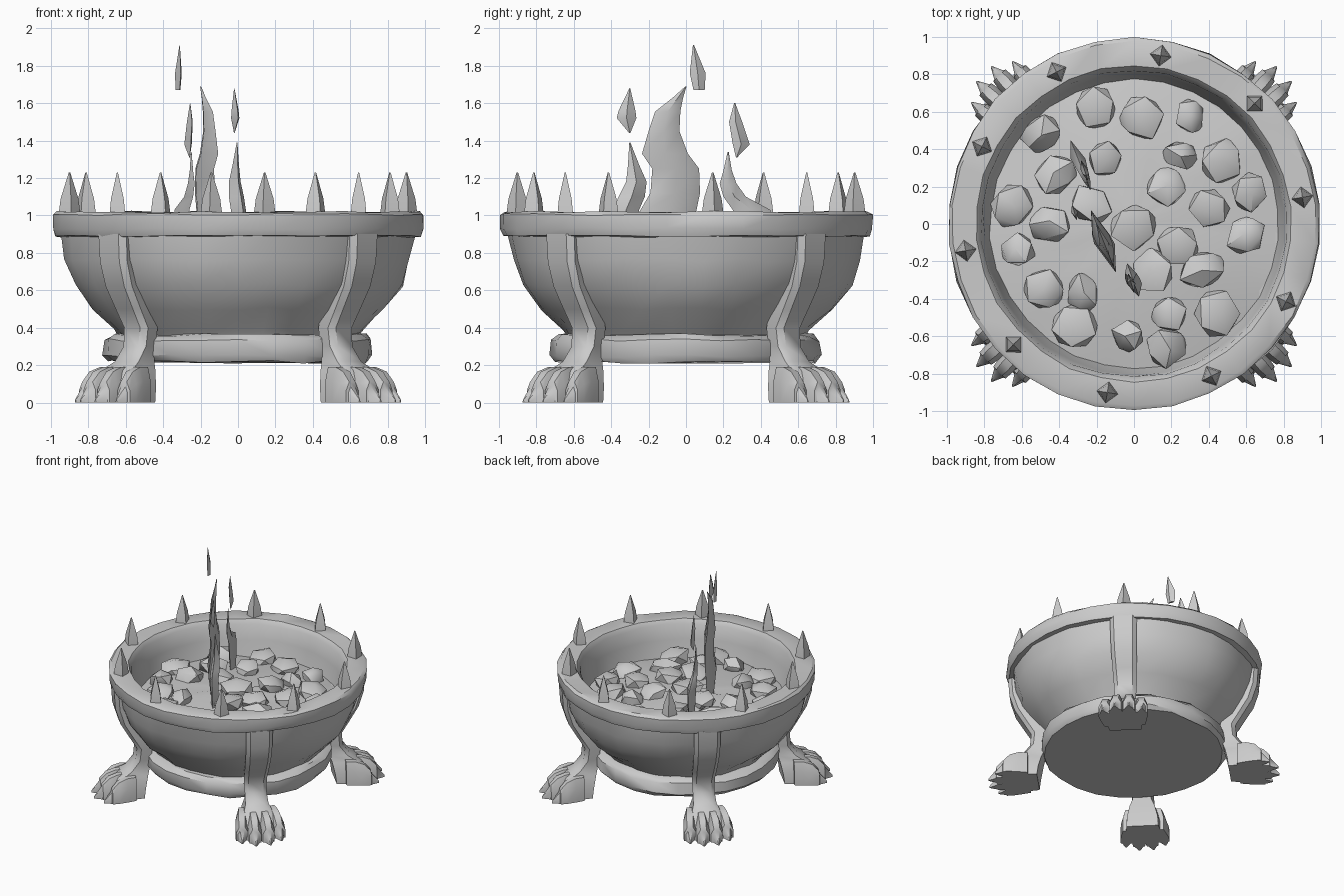
import bpy, bmesh, random
from math import sin, cos, pi, radians
from mathutils import Vector, Matrix

if "Cube" in bpy.data.objects:
    bpy.data.objects.remove(bpy.data.objects["Cube"])

random.seed(7)


def loft(bm, rings, cap=True):
    """Skin a list of point rings into a tube."""
    vs = [[bm.verts.new(p) for p in ring] for ring in rings]
    n = len(vs[0])
    for a, b in zip(vs, vs[1:]):
        for i in range(n):
            j = (i + 1) % n
            bm.faces.new((a[i], a[j], b[j], b[i]))
    if cap:
        bm.faces.new(vs[0][::-1])
        bm.faces.new(vs[-1])


def finish(name, bm, weld=True):
    if weld:
        bmesh.ops.remove_doubles(bm, verts=bm.verts, dist=0.0005)
    bmesh.ops.recalc_face_normals(bm, faces=bm.faces)
    me = bpy.data.meshes.new(name)
    bm.to_mesh(me)
    bm.free()
    ob = bpy.data.objects.new(name, me)
    bpy.context.collection.objects.link(ob)
    return ob


def lathe(name, profile, seg=30, jitter=0.0, closed=False, cap=False):
    """Turn an (r, z) profile about z, with a hand-hewn wobble."""
    rings = []
    for r, z in profile:
        ring = []
        for i in range(seg):
            a = 2 * pi * i / seg + pi / 2
            q = r - random.uniform(0, jitter)
            ring.append((q * cos(a), q * sin(a), z + random.uniform(-jitter, jitter) * 0.5))
        rings.append(ring)
    if closed:
        rings.append(rings[0])
    bm = bmesh.new()
    loft(bm, rings, cap)
    return finish(name, bm)


def rock(bm, centre, size, rot=0.0, rough=0.0):
    m = (Matrix.Translation(centre) @ Matrix.Rotation(rot, 4, 'Z')
         @ Matrix.Rotation(random.uniform(-.3, .3), 4, 'X') @ Matrix.Diagonal((*size, 1)))
    res = bmesh.ops.create_icosphere(bm, subdivisions=1, radius=1)
    for v in res['verts']:
        v.co = m @ (v.co * (1 + random.uniform(-rough, rough)))


# Bowl wall, rim with inner wall, base ring
lathe("bowl_wall", [(0.63, 0.33), (0.675, 0.39), (0.79, 0.5), (0.89, 0.63),
                    (0.935, 0.76), (0.955, 0.9)], jitter=0.022)
lathe("rim", [(0.93, 0.885), (0.985, 0.89), (1.0, 0.93), (1.0, 1.005), (0.98, 1.02),
              (0.85, 1.015), (0.825, 0.98), (0.81, 0.86), (0.77, 0.7), (0.82, 0.68)],
      jitter=0.011, closed=True)
lathe("base_ring", [(0.6, 0.37), (0.69, 0.36), (0.725, 0.335), (0.73, 0.25),
                    (0.705, 0.217)], seg=24, jitter=0.018, cap=True)

# Ember bed, gently domed
lathe("ember_bed", [(0.81, 0.725), (0.6, 0.765), (0.35, 0.79), (0.12, 0.805)],
      jitter=0.025, cap=True)

# Coals
coals = [(-.5, .48), (-.42, .26), (-.65, .1), (-.45, 0), (-.62, -.14), (-.48, -.35),
         (-.27, -.37), (-.2, .62), (.04, .57), (.3, .58), (.25, .37), (.47, .34),
         (.62, .17), (.4, .08), (.17, .2), (0, -.02), (.24, -.12), (.6, -.06),
         (.36, -.24), (.1, -.25), (.18, -.48), (.45, -.48), (-.03, -.6), (-.32, -.54),
         (.18, -.66), (-.15, .35), (-.23, .1)]
bm = bmesh.new()
for x, y in coals:
    s = random.uniform(0.1, 0.14)
    z = 0.815 - 0.09 * (x * x + y * y)
    rock(bm, (x, y, z), (s, s * random.uniform(0.8, 1), 0.08), random.uniform(0, 6), 0.12)
finish("coals", bm, weld=False)

# Ten four-sided spikes round the rim
bm = bmesh.new()
for k in range(10):
    a = radians(9 + 36 * k)
    c = Vector((0.912 * cos(a), 0.912 * sin(a), 0))
    rings = []
    for r, z in ((0.06, 1.0), (0.048, 1.09), (0.004, 1.23)):
        rings.append([c + Vector((r * cos(a + i * pi / 2), r * sin(a + i * pi / 2), z))
                      for i in range(4)])
    loft(bm, rings)
finish("rim_spikes", bm)


# Flames and sparks: diamond sections (z, y_min, y_max) on a slanted plane
def flame(name, x0, slope, thick, sections):
    rings = []
    widest = max(b - a for _, a, b in sections)
    for z, a, b in sections:
        m = (a + b) / 2
        t = thick * max(0.05, (b - a) / widest)
        rings.append([(x0 + slope * a, a, z), (x0 + slope * m + t, m, z),
                      (x0 + slope * b, b, z), (x0 + slope * m - t, m, z)])
    bm = bmesh.new()
    loft(bm, rings)
    finish(name, bm)


flame("flame_large", -0.2, -0.4, 0.055,
      [(0.75, -.17, 0), (1.0, -.26, .05), (1.12, -.19, .075), (1.25, -.18, .07),
       (1.33, -.235, .01), (1.45, -.2, -.035), (1.555, -.165, -.03), (1.63, -.07, -.015),
       (1.69, -.003, .003)])
flame("flame_front", -0.11, -0.35, 0.04,
      [(0.75, -.36, -.24), (1.03, -.39, -.25), (1.1, -.36, -.22), (1.18, -.32, -.21),
       (1.27, -.31, -.25), (1.39, -.303, -.297)])
flame("flame_back", -0.16, -0.4, 0.04,
      [(0.75, .3, .45), (1.03, .25, .45), (1.1, .2, .32), (1.17, .18, .27),
       (1.24, .2, .245), (1.34, .222, .228)])
flame("spark_top", -0.3, -0.3, 0.018,
      [(1.67, .04, .1), (1.76, .02, .105), (1.91, .037, .043)])
flame("spark_front", -0.11, -0.3, 0.022,
      [(1.44, -.303, -.297), (1.52, -.37, -.265), (1.56, -.36, -.27), (1.68, -.302, -.298)])
flame("spark_back", -0.17, -0.33, 0.02,
      [(1.31, .267, .273), (1.38, .25, .34), (1.5, .23, .3), (1.6, .257, .263)])

# Leg built along +x: strap and ankle sections (z, r_in, r_out, half_width)
bm = bmesh.new()
rings = []
for z, ri, ro, w in ((0.9, .88, .98, .105), (0.75, .84, .97, .103), (0.62, .78, .93, .1),
                     (0.5, .71, .86, .095), (0.4, .68, .80, .09), (0.3, .69, .81, .085),
                     (0.22, .705, .87, .09), (0.17, .72, .95, .12), (0.08, .74, 1.0, .15),
                     (0.0, .75, 1.02, .155)):
    c = 0.03
    rings.append([(ri, -w * .8, z), (ro - c, -w, z), (ro, -w + c, z),
                  (ro, w - c, z), (ro - c, w, z), (ri, w * .8, z)])
loft(bm, rings)
# Four knuckled toes, each ending in a pointed claw
for y, r in ((-.125, -.04), (-.045, .02), (.045, .02), (.125, -.04)):
    toe = []
    for x, top, w in ((.86, .19, .04), (.93, .19, .048), (1.0, .165, .052),
                      (1.05, .11, .046), (1.055, .085, .034), (1.115, .015, .004)):
        q = y * (1 + 1.1 * (x - .9))
        toe.append([(x + r, q - w, 0.0), (x + r, q - w, top * .6), (x + r, q - w * .5, top),
                    (x + r, q + w * .5, top), (x + r, q + w, top * .6), (x + r, q + w, 0.0)])
    loft(bm, toe)
leg = finish("leg_1", bm, weld=False)
leg.rotation_euler.z = pi / 4
for k in range(1, 4):
    ob = bpy.data.objects.new(f"leg_{k + 1}", leg.data)
    ob.rotation_euler.z = pi / 4 + k * pi / 2
    bpy.context.collection.objects.link(ob)

# Smooth shading, keeping hard edges
for ob in bpy.data.objects:
    ob.select_set(ob.name not in ("leg_2", "leg_3", "leg_4"))
bpy.context.view_layer.objects.active = leg
bpy.ops.object.shade_smooth_by_angle(angle=radians(40))
